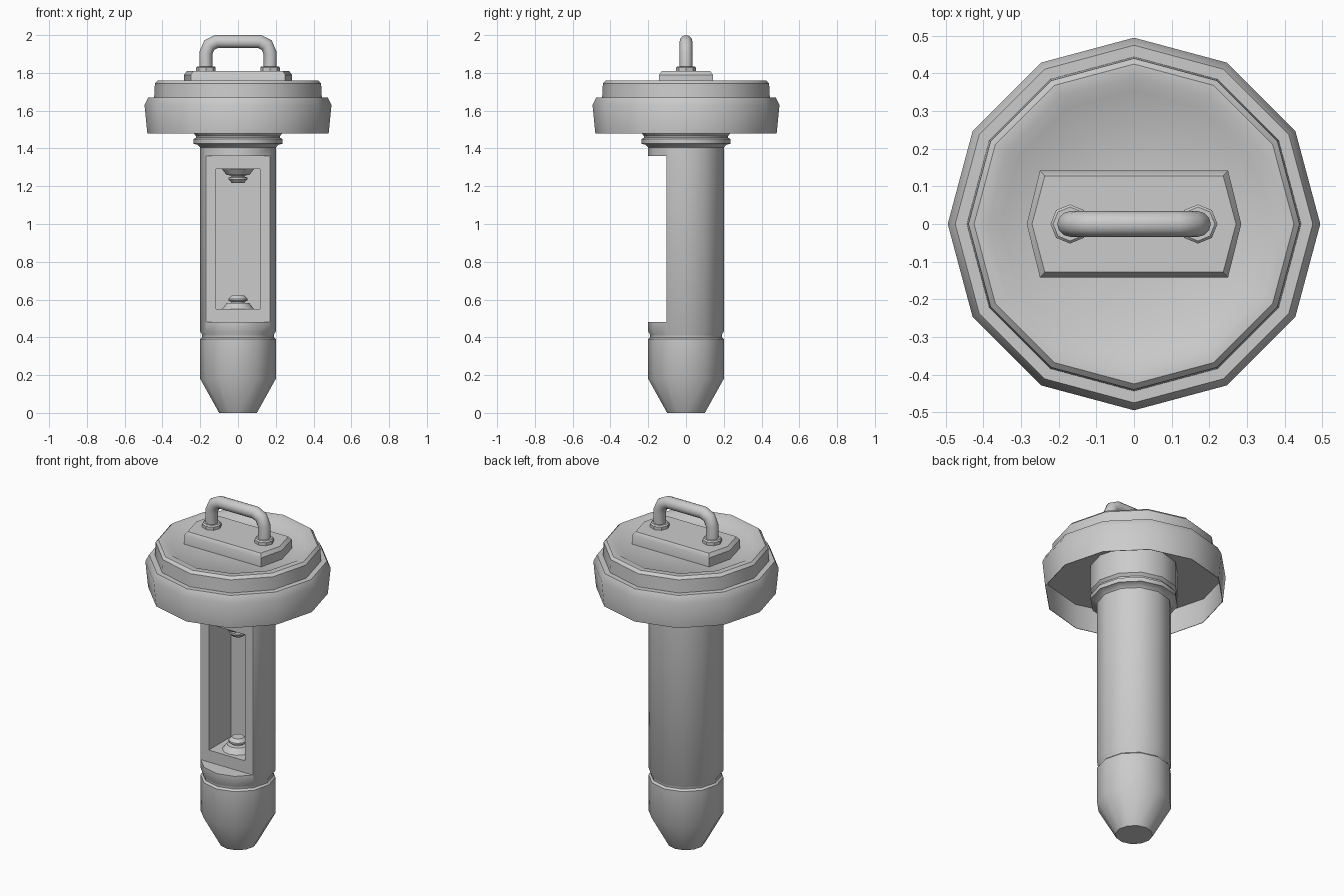
import bpy, bmesh, math
from mathutils import Vector

if "Cube" in bpy.data.objects:
    bpy.data.objects.remove(bpy.data.objects["Cube"])


def finish(name, bm, angle=35):
    """Turn a bmesh into a named object with angle-based smooth shading."""
    bmesh.ops.recalc_face_normals(bm, faces=bm.faces[:])
    me = bpy.data.meshes.new(name)
    bm.to_mesh(me)
    bm.free()
    ob = bpy.data.objects.new(name, me)
    bpy.context.collection.objects.link(ob)
    shade(ob, angle)
    return ob


def shade(ob, angle=35):
    for p in ob.data.polygons:
        p.use_smooth = True
    ob.data.set_sharp_from_angle(angle=math.radians(angle))


def bridge(bm, rings):
    """Skin consecutive vertex rings and cap both ends."""
    n = len(rings[0])
    for a, b in zip(rings, rings[1:]):
        for i in range(n):
            j = (i + 1) % n
            bm.faces.new((a[i], a[j], b[j], b[i]))
    bm.faces.new(rings[0][::-1])
    bm.faces.new(rings[-1])


def lathe(name, profile, sides=12, x=0.0):
    bm = bmesh.new()
    rings = [[bm.verts.new((x + r * math.cos(math.tau * i / sides),
                            r * math.sin(math.tau * i / sides), z))
              for i in range(sides)] for r, z in profile]
    bridge(bm, rings)
    return finish(name, bm)


def cut_box(ob, lo, hi):
    """Subtract a box from ob."""
    bm = bmesh.new()
    bmesh.ops.create_cube(bm, size=1)
    lo, hi = Vector(lo), Vector(hi)
    for v in bm.verts:
        v.co = (lo + hi) / 2 + v.co * (hi - lo)
    cutter = finish("window_cutter", bm)
    cutter.hide_render = True
    mod = ob.modifiers.new("cut", 'BOOLEAN')
    mod.operation, mod.solver, mod.object = 'DIFFERENCE', 'EXACT', cutter
    bpy.context.view_layer.objects.active = ob
    bpy.ops.object.modifier_apply(modifier=mod.name)
    bpy.data.objects.remove(cutter)


# Shaft with tapered tip, groove and threaded neck
shaft = lathe("shaft", [
    (0.10, 0), (0.20, 0.18), (0.20, 0.39), (0.19, 0.40), (0.19, 0.415), (0.20, 0.43),
    (0.20, 1.405), (0.215, 1.42), (0.235, 1.425), (0.235, 1.45), (0.222, 1.457),
    (0.222, 1.465), (0.235, 1.48), (0.235, 1.64)])

# Flat window frame, then the deep chamber behind it
cut_box(shaft, (-0.3, -0.4, 0.48), (0.3, -0.104, 1.36))
cut_box(shaft, (-0.117, -0.4, 0.55), (0.117, 0.10, 1.29))
shade(shaft)

# Contacts at the bottom and top of the chamber
knob = [(0.085, 0), (0.06, 0.032), (0.035, 0.034), (0.035, 0.04),
        (0.05, 0.045), (0.05, 0.055), (0.033, 0.073)]
lathe("lower_contact", [(r, 0.549 + z) for r, z in knob])
lathe("upper_contact", [(r, 1.291 - z) for r, z in knob])

# Hollow outer skirt of the cap
lathe("cap_skirt", [
    (0.20, 1.63), (0.485, 1.63), (0.477, 1.48), (0.48, 1.48), (0.495, 1.63),
    (0.475, 1.67), (0.20, 1.67)])

# Lid disc with a shallow recessed top
lathe("lid", [
    (0.445, 1.65), (0.44, 1.745), (0.425, 1.76), (0.39, 1.76),
    (0.355, 1.738), (0.10, 1.738)])

# Chamfered handle plate
bm = bmesh.new()
bridge(bm, [[bm.verts.new((x, y, z)) for x, y in (
    (a + b, 0), (a, d), (-a, d), (-a - b, 0), (-a, -d), (a, -d))]
    for a, b, d, z in ((0.25, 0.035, 0.142, 1.72), (0.25, 0.035, 0.142, 1.79),
                       (0.237, 0.034, 0.128, 1.81))])
finish("handle_plate", bm)

# Collars at the handle feet
for side, x in (("left", -0.17), ("right", 0.17)):
    lathe(side + "_collar", [(0.052, 1.80), (0.052, 1.828), (0.045, 1.835)], 8, x)

# Bent handle swept along a mirrored path
half = [(0.17, 1.80), (0.17, 1.905), (0.152, 1.947), (0.115, 1.966)]
path = [Vector((x, 0, z)) for x, z in half]
path += [Vector((-p.x, 0, p.z)) for p in reversed(path)]
bm = bmesh.new()
rings = []
for i, p in enumerate(path):
    d_in = (p - path[i - 1]).normalized() if i else Vector((0, 0, 1))
    d_out = (path[i + 1] - p).normalized() if i + 1 < len(path) else d_in
    t = (d_in + d_out).normalized()
    side = Vector((t.z, 0, -t.x)) / max(t.dot(d_in), 0.5)
    rings.append([bm.verts.new(p + 0.034 * (side * math.cos(a) + Vector((0, math.sin(a), 0))))
                  for a in (math.tau * k / 12 for k in range(12))])
bridge(bm, rings)
finish("handle", bm, 50)
